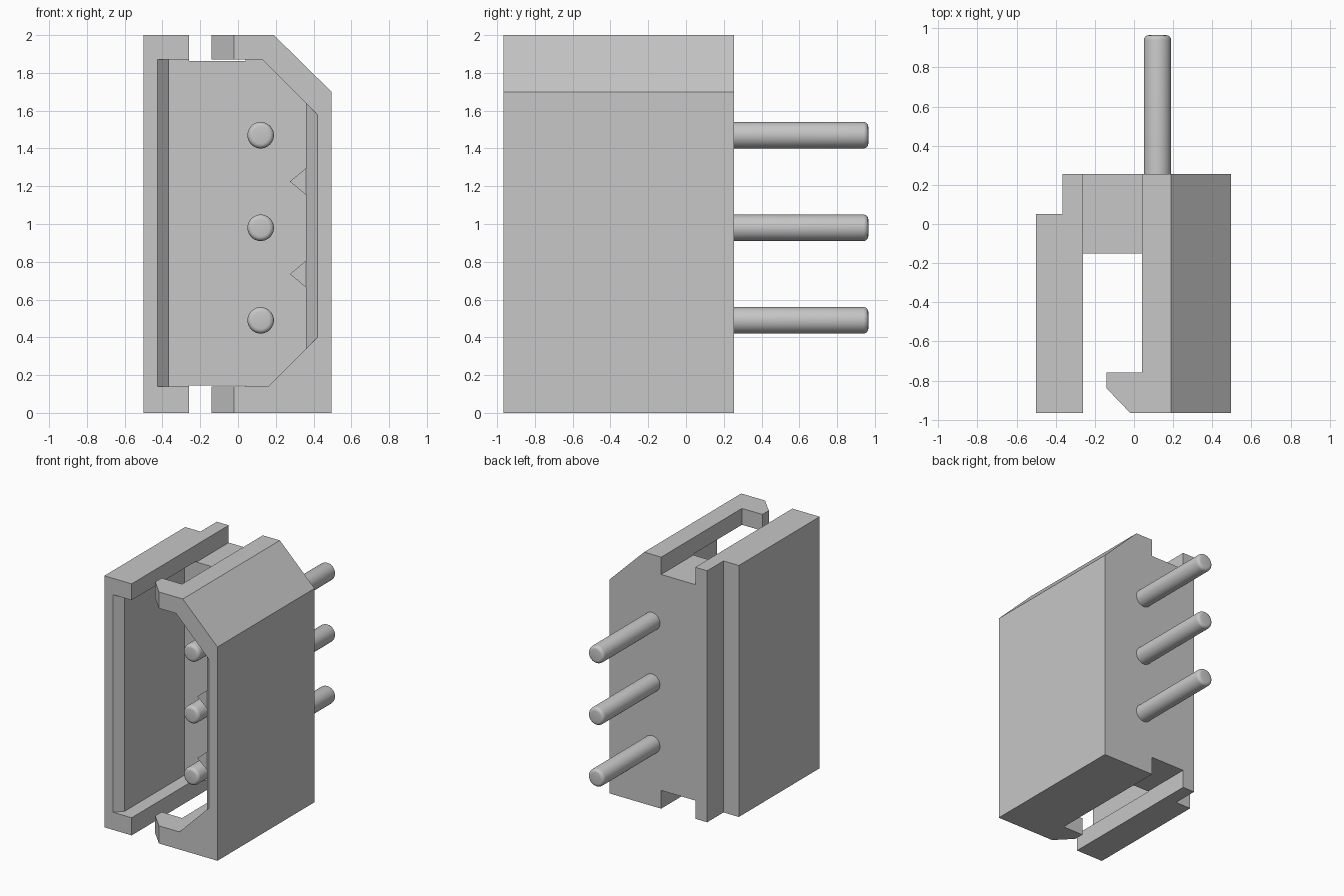
import bpy, bmesh, math

cube = bpy.data.objects.get("Cube")
if cube:
    bpy.data.objects.remove(cube, do_unlink=True)

grey = bpy.data.materials.new("plain_grey")
grey.use_nodes = True
grey.diffuse_color = (0.57, 0.57, 0.57, 1)
grey.node_tree.nodes["Principled BSDF"].inputs["Base Color"].default_value = (0.57, 0.57, 0.57, 1)


def loft(name, rings):
    """Closed solid through rings of matching 3D points."""
    bm = bmesh.new()
    loops = [[bm.verts.new(p) for p in ring] for ring in rings]
    n = len(loops[0])
    for a, b in zip(loops, loops[1:]):
        for i in range(n):
            j = (i + 1) % n
            bm.faces.new((a[i], a[j], b[j], b[i]))
    bm.faces.new(loops[0])
    bm.faces.new(loops[-1])
    bmesh.ops.recalc_face_normals(bm, faces=bm.faces)
    mesh = bpy.data.meshes.new(name)
    bm.to_mesh(mesh)
    bm.free()
    mesh.materials.append(grey)
    obj = bpy.data.objects.new(name, mesh)
    bpy.context.collection.objects.link(obj)
    return obj


def along_y(name, profile, y0, y1):
    return loft(name, [[(x, y, z) for x, z in profile] for y in (y0, y1)])


def along_z(name, profile, z0, z1):
    return loft(name, [[(x, y, z) for x, y in profile] for z in (z0, z1)])


def cavity_ring(y, left, right):
    """Cavity outline with two sloped corners on the right."""
    top, low = 1.87, 0.14
    outline = [(left, low), (0.16, low), (right, right - 0.02),
               (right, 2.0 - right), (0.13, top), (left, top)]
    return [(x, y, z) for x, z in outline]


# Housing block with one sloped corner
FRONT, BACK, FLOOR = -0.965, 0.255, -0.15
housing = along_y("housing", [(-0.5, 0), (0.495, 0), (0.495, 1.7), (0.19, 2), (-0.5, 2)],
                  FRONT, BACK)

# Cavity with flared side walls at the mouth
cutters = [loft("cavity_cutter", [cavity_ring(FRONT - 0.06, -0.485, 0.48),
                                  cavity_ring(FRONT + 0.06, -0.365, 0.36),
                                  cavity_ring(FLOOR, -0.365, 0.36)])]

# End slots, leaving a hooked lip at the mouth
slot = [(-0.26, 0.4), (0.04, 0.4), (0.04, -0.76), (-0.14, -0.76),
        (-0.14, -0.84), (-0.02, FRONT), (0.028, -1.015), (-0.26, -1.015)]
cutters.append(along_z("top_slot_cutter", slot, 1.862, 2.2))
cutters.append(along_z("bottom_slot_cutter", slot, -0.2, 0.145))

# Step along the rear edge
step = [(-0.7, 0.05), (-0.365, 0.05), (-0.365, 0.4), (-0.7, 0.4)]
cutters.append(along_z("rear_step_cutter", step, -0.2, 2.2))

for cutter in cutters:
    cutter.hide_render = True
    mod = housing.modifiers.new("cut", 'BOOLEAN')
    mod.operation = 'DIFFERENCE'
    mod.solver = 'EXACT'
    mod.object = cutter
bpy.context.view_layer.objects.active = housing
for mod in list(housing.modifiers):
    bpy.ops.object.modifier_apply(modifier=mod.name)
for cutter in cutters:
    bpy.data.objects.remove(cutter, do_unlink=True)

# Triangular key ribs between the pins
for i, z in enumerate((0.735, 1.225)):
    along_y(f"key_rib_{i + 1}", [(0.275, z), (0.365, z - 0.075), (0.365, z + 0.075)],
            FRONT + 0.06, FLOOR + 0.01)

# Round contact pins through the back wall
PIN_FRONT, PIN_BACK = -0.765, 0.965
for i in range(3):
    bpy.ops.mesh.primitive_cylinder_add(
        vertices=40, radius=0.07, depth=PIN_BACK - PIN_FRONT,
        location=(0.12, (PIN_FRONT + PIN_BACK) / 2, 0.49 * (i + 1)),
        rotation=(math.pi / 2, 0, 0))
    pin = bpy.context.object
    pin.name = f"pin_{i + 1}"
    pin.data.materials.append(grey)
    bevel = pin.modifiers.new("rounded_ends", 'BEVEL')
    bevel.width = 0.025
    bevel.segments = 4
    bevel.limit_method = 'ANGLE'
    bpy.ops.object.modifier_apply(modifier=bevel.name)
    bpy.ops.object.shade_smooth_by_angle(angle=math.radians(35))
